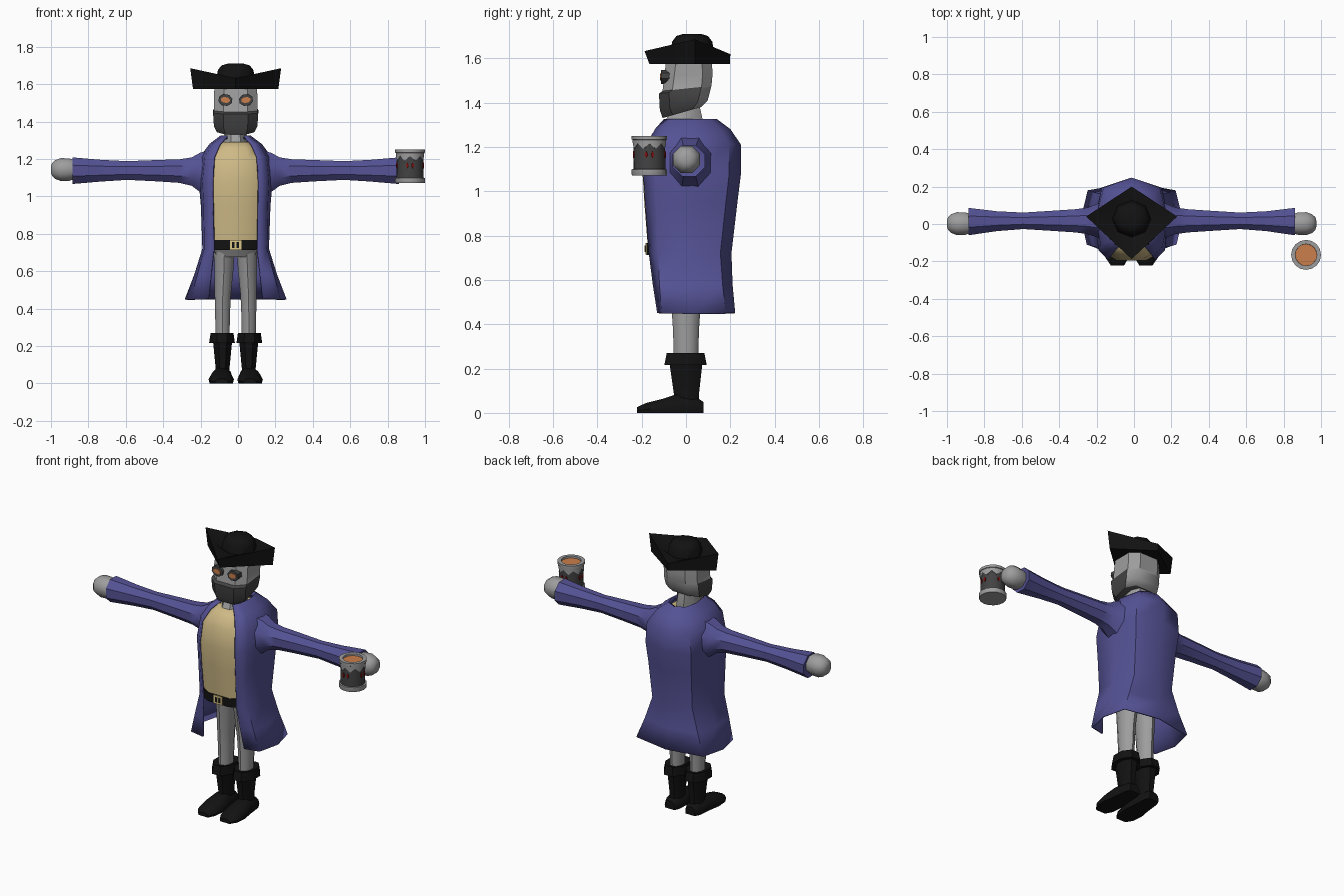
import bpy, bmesh, math

if "Cube" in bpy.data.objects:
    bpy.data.objects.remove(bpy.data.objects["Cube"])

X0 = -0.0125  # body centre line


def material(name, r, g, b):
    m = bpy.data.materials.new(name)
    m.diffuse_color = (r, g, b, 1)
    m.use_nodes = True
    m.node_tree.nodes["Principled BSDF"].inputs["Base Color"].default_value = m.diffuse_color
    return m


BLUE = material("coat blue", 0.09, 0.085, 0.30)
SAND = material("shirt sand", 0.62, 0.49, 0.24)
GREY = material("light grey", 0.34, 0.34, 0.34)
DARK = material("dark grey", 0.055, 0.055, 0.055)
BLACK = material("black", 0.006, 0.006, 0.006)
ORANGE = material("orange", 0.60, 0.21, 0.07)
GOLD = material("buckle gold", 0.72, 0.58, 0.25)
RED = material("red", 0.25, 0.004, 0.004)


def loft(name, rings, mats, caps=(True, True), closed=True, rule=None, angle=40):
    """Skin a list of equal-length point rings."""
    mats = mats if isinstance(mats, list) else [mats]
    bm = bmesh.new()
    vs = [[bm.verts.new((x + X0, y, z)) for x, y, z in r] for r in rings]
    n = len(rings[0])
    for a, b in zip(vs, vs[1:]):
        for i in range(n if closed else n - 1):
            j = (i + 1) % n
            bm.faces.new((a[i], a[j], b[j], b[i]))
    if caps[0]:
        bm.faces.new(vs[0][::-1])
    if caps[1]:
        bm.faces.new(vs[-1])
    bmesh.ops.recalc_face_normals(bm, faces=bm.faces)
    if rule:
        for f in bm.faces:
            f.material_index = rule(f.calc_center_median())
    me = bpy.data.meshes.new(name)
    bm.to_mesh(me)
    bm.free()
    for m in mats:
        me.materials.append(m)
    ob = bpy.data.objects.new(name, me)
    bpy.context.collection.objects.link(ob)
    bpy.ops.object.select_all(action='DESELECT')
    ob.select_set(True)
    bpy.context.view_layer.objects.active = ob
    bpy.ops.object.shade_smooth_by_angle(angle=math.radians(angle))
    return ob


def oval(rx, ry, n=8):
    k = math.cos(math.pi / n)
    return [(rx / k * math.cos((i + .5) * math.tau / n),
             ry / k * math.sin((i + .5) * math.tau / n)) for i in range(n)]


def flat(cx, cy, z, rx, ry, n=8):   # horizontal ring
    return [(cx + u, cy + v, z) for u, v in oval(rx, ry, n)]


def body(w, yf, yb, zf, zb, c):     # chamfered box ring, tilted front to back
    half = [(.55 * w, yf), (w, yf + c), (w, yb - c), (.55 * w, yb)]
    pts = half + [(-x, y) for x, y in half[::-1]]
    return [(x, y, zf + (zb - zf) * (y - yf) / (yb - yf)) for x, y in pts]


def plate(name, cx, cz, rx, rz, y0, y1, mat, n=8, tilt=0):   # plate facing front
    c, s = math.cos(tilt), math.sin(tilt)
    return loft(name, [[(cx + u * c - v * s, y, cz + u * s + v * c)
                        for u, v in oval(rx, rz, n)] for y in (y0, y1)], mat)


# Coat: per height, half section from front opening round to the back centre
coat_rows = [
    (0.45, (.145, -.13), (.24, -.11), (.272, .03), (.235, .18), .222),
    (0.58, (.132, -.15), (.205, -.12), (.222, .03), (.185, .165), .21),
    (0.72, (.118, -.168), (.168, -.125), (.178, .03), (.14, .155), .205),
    (0.95, (.124, -.185), (.172, -.135), (.186, .03), (.15, .18), .232),
    (1.08, (.126, -.193), (.178, -.14), (.198, .03), (.16, .195), .248),
    (1.21, (.118, -.178), (.165, -.12), (.192, .03), (.15, .195), .248),
    (1.28, (.088, -.14), (.125, -.09), (.14, .03), (.11, .155), .20),
    (1.325, (.045, -.10), (.068, -.06), (.08, .03), (.06, .11), .14),
    (1.31, (.042, -.09), (.06, -.055), (.07, .03), (.05, .09), .115),
]
rings = []
for z, *half, back in coat_rows:
    rings.append([(x, y, z) for x, y in half] + [(0, back, z)] +
                 [(-x, y, z) for x, y in half[::-1]])
coat = loft("coat", rings, BLUE, (False, False), closed=False, angle=50)
solid = coat.modifiers.new("cloth", 'SOLIDIFY')
solid.thickness, solid.offset = 0.01, -1

# Shirt, neck, belt, buckle
loft("shirt", [body(w, yf, yb, z, z, .035) for z, w, yf, yb in [
    (.72, .128, -.17, .12), (.95, .136, -.188, .15), (1.08, .138, -.196, .16),
    (1.20, .128, -.182, .15), (1.26, .10, -.152, .13), (1.29, .075, -.12, .1)]], SAND)
loft("neck", [flat(0, yc, z, rx, ry) for z, yc, rx, ry in
              [(1.25, -.03, .07, .10), (1.30, -.01, .06, .09), (1.39, .0, .055, .06)]], GREY)
loft("belt", [body(.128, -.178, .12, z, z, .03) for z in (.713, .767)], BLACK)
plate("buckle", 0, .74, .030, .026, -.176, -.183, GOLD, 4)
plate("buckle_hole", 0, .74, .019, .015, -.18, -.185, BLACK, 4)
plate("buckle_prong", 0, .74, .005, .015, -.18, -.187, GOLD, 4)
loft("hips", [body(w, -yd, yd, z, z, .04) for z, w, yd in
              [(.675, .10, .085), (.72, .118, .11)]], GREY)

for s, side in ((-1, "left"), (1, "right")):
    # Leg
    loft(side + "_leg", [flat(s * x, 0, z, rx, ry, 10) for z, x, rx, ry in [
        (.25, .07, .037, .052), (.38, .07, .040, .056), (.47, .069, .043, .062),
        (.60, .063, .050, .075), (.72, .060, .056, .09)]], GREY)
    # Boot shaft, turned-down cuff and foot
    loft(side + "_boot", [flat(s * .07, y, z, rx, ry) for z, y, rx, ry in [
        (.03, .005, .04, .058), (.08, .002, .037, .056), (.215, 0, .05, .073)]], BLACK)
    loft(side + "_boot_cuff", [flat(s * .073, -.002, z, rx, ry) for z, rx, ry in [
        (.215, .048, .07), (.215, .069, .096), (.27, .061, .085), (.262, .04, .055)]], BLACK)
    foot = []
    for y, w, h, x in [(.078, .035, .05, .072), (.05, .05, .068, .072), (-.04, .058, .085, .074),
                       (-.11, .068, .062, .077), (-.18, .062, .045, .078), (-.222, .035, .025, .076)]:
        half = [(w * .92, 0), (w, .35 * h), (w * .8, .75 * h), (w * .35, h)]
        foot.append([(s * x + u, y, v) for u, v in half] +
                    [(s * x - u, y, v) for u, v in half[::-1]])
    loft(side + "_foot", foot, BLACK)
    # Sleeve and hand
    loft(side + "_sleeve", [[(s * x, yc + u, zc + v) for u, v in oval(ry, rz)]
                            for x, yc, zc, ry, rz in [
        (.12, .02, 1.12, .11, .13), (.19, .018, 1.128, .088, .105), (.235, .017, 1.132, .071, .076),
        (.30, .017, 1.135, .062, .063), (.42, .017, 1.137, .054, .057), (.58, .017, 1.138, .044, .05),
        (.72, .015, 1.137, .053, .058), (.872, .013, 1.137, .073, .071),
        (.868, .013, 1.137, .06, .058)]], BLUE)
    loft(side + "_hand", [[(s * x, .002 + u, 1.143 + v) for u, v in oval(r, r)]
                          for x, r in [(.85, .048), (.89, .06), (.935, .061), (.965, .05),
                                       (.982, .034), (.9875, .016)]], GREY, angle=60)
    # Eye with dark socket
    plate(side + "_eye_socket", s * .055, 1.515, .036, .030, -.07, -.113, DARK, 8, s * .15)
    plate(side + "_eye", s * .055, 1.515, .024, .015, -.108, -.117, ORANGE, 8, s * .15)

# Head with dark lower face; the back stays light
loft("head", [body(w, yf, yb, zf, zb, .045) for zf, zb, w, yf, yb in [
    (1.33, 1.38, .100, -.105, .07), (1.365, 1.41, .116, -.118, .098),
    (1.44, 1.465, .121, -.122, .112), (1.452, 1.475, .116, -.106, .115),
    (1.52, 1.53, .117, -.098, .12), (1.60, 1.60, .112, -.088, .115)]], [GREY, DARK],
    rule=lambda c: int(c.z < 1.463 and c.y < .06))


# Three-cornered hat: folded brim and round crown
def brim(rx, yf, yb, z_side, z_front, z_back):
    c = [(rx, .04, z_side), (0, yb, z_back), (-rx, .04, z_side), (0, yf, z_front)]
    out = []
    for p, q in zip(c, c[1:] + c[:1]):
        out += [p, tuple((a + b) / 2 for a, b in zip(p, q))]
    return out


def crown(r, z):
    return [(r * math.cos(k * math.pi / 4), .028 + .95 * r * math.sin(k * math.pi / 4), z)
            for k in range(8)]


loft("hat", [brim(.228, -.165, .198, 1.573, 1.573, 1.573),
             brim(.243, -.187, .20, 1.685, 1.632, 1.618),
             brim(.205, -.15, .165, 1.665, 1.63, 1.62),
             crown(.104, 1.625), crown(.095, 1.675), crown(.075, 1.70), crown(.04, 1.71)], BLACK)

# Tankard beside the right hand
MX, MY, N = .9325, -.165, 16


def ring(r, z, drop=0):
    return [(MX + r * math.cos(i * math.tau / N), MY + r * math.sin(i * math.tau / N),
             z - drop * (i % 2)) for i in range(N)]


loft("tankard_body", [ring(.072, 1.08), ring(.071, 1.225)], DARK)
loft("tankard_base", [ring(.078, 1.07), ring(.08, 1.075), ring(.08, 1.098), ring(.07, 1.10)], GREY)
loft("tankard_rim", [ring(.071, 1.215, .025), ring(.075, 1.215, .025), ring(.076, 1.232),
                     ring(.08, 1.234), ring(.08, 1.25), ring(.058, 1.25), ring(.057, 1.222)],
     GREY, (False, False))
loft("tankard_drink", [ring(.058, 1.222), ring(.058, 1.238)], ORANGE)
for k in range(4):                  # pairs of red marks on four sides
    for d in (-1, 1):
        a = k * math.pi / 2 + d * .2
        ca, sa = math.cos(a), math.sin(a)
        mark = [(-.007, 0), (0, -.016), (.007, 0), (0, .016)]
        loft("tankard_mark", [[(MX + r * ca - u * sa, MY + r * sa + u * ca, 1.165 + v)
                               for u, v in mark] for r in (.068, .075)], RED)
